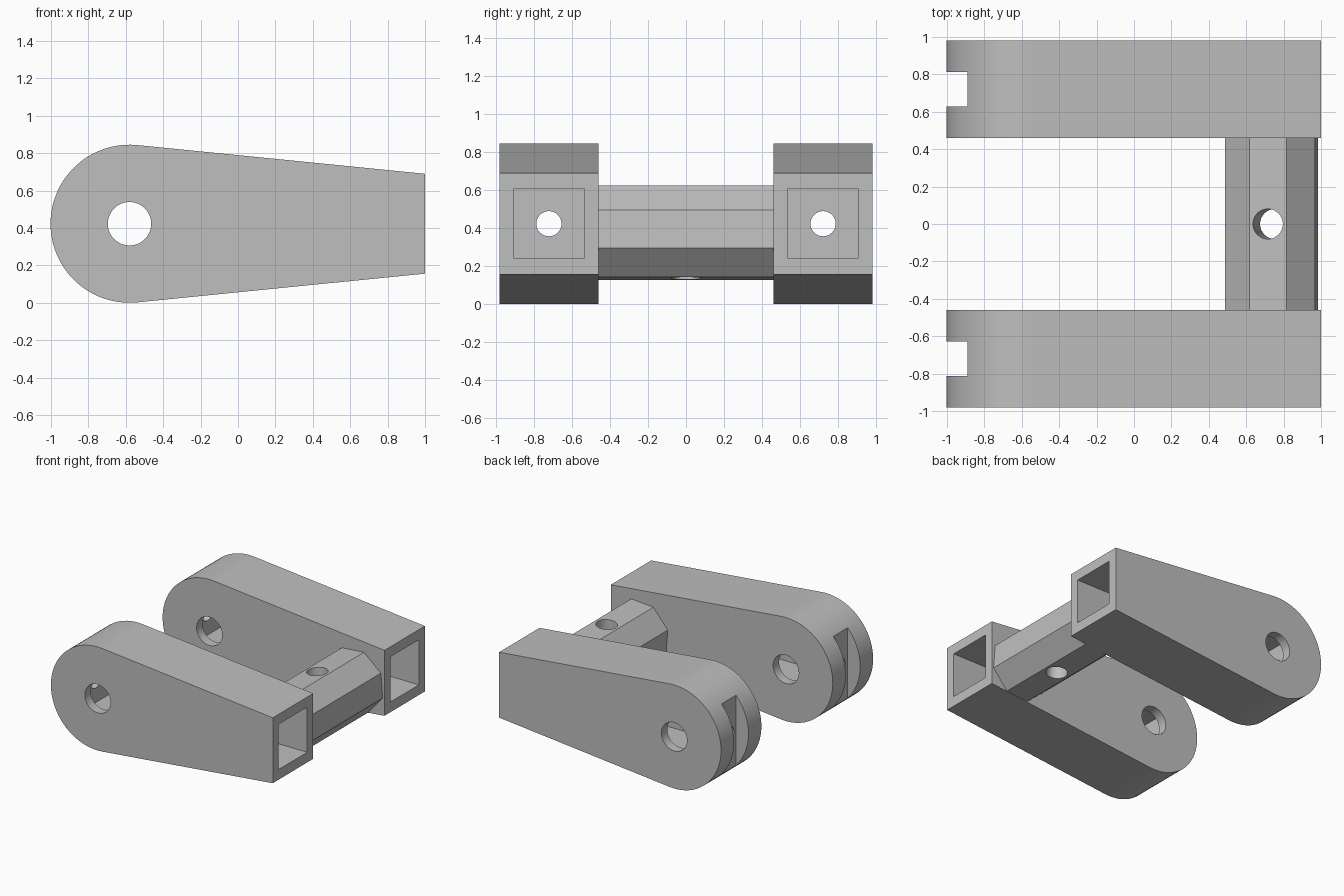
import bpy, bmesh, math
from mathutils import Matrix, Vector

cube = bpy.data.objects.get("Cube")
if cube:
    bpy.data.objects.remove(cube, do_unlink=True)

grey = bpy.data.materials.new("plain grey")
grey.use_nodes = True
grey.diffuse_color = (0.52, 0.52, 0.52, 1)
grey.node_tree.nodes["Principled BSDF"].inputs["Base Color"].default_value = (0.52, 0.52, 0.52, 1)


def make_object(name, bm):
    bmesh.ops.recalc_face_normals(bm, faces=bm.faces)
    mesh = bpy.data.meshes.new(name)
    bm.to_mesh(mesh)
    bm.free()
    mesh.materials.append(grey)
    obj = bpy.data.objects.new(name, mesh)
    bpy.context.collection.objects.link(obj)
    return obj


def extrude_profile(name, points, y0, y1):
    """Extrude an x-z outline along y."""
    bm = bmesh.new()
    face = bm.faces.new([bm.verts.new((x, y0, z)) for x, z in points])
    new = bmesh.ops.extrude_face_region(bm, geom=[face])["geom"]
    verts = [v for v in new if isinstance(v, bmesh.types.BMVert)]
    bmesh.ops.translate(bm, verts=verts, vec=(0, y1 - y0, 0))
    return make_object(name, bm)


def box(name, low, high):
    low, high = Vector(low), Vector(high)
    bm = bmesh.new()
    bmesh.ops.create_cube(bm, size=1, matrix=Matrix.Translation((low + high) / 2)
                          @ Matrix.Diagonal((*(high - low), 1)))
    return make_object(name, bm)


def cylinder(name, center, axis, radius, length):
    turn = Vector((0, 0, 1)).rotation_difference(Vector(axis)).to_matrix().to_4x4()
    bm = bmesh.new()
    bmesh.ops.create_cone(bm, cap_ends=True, segments=48, radius1=radius, radius2=radius,
                          depth=length, matrix=Matrix.Translation(center) @ turn)
    return make_object(name, bm)


def cut_and_smooth(obj, cutters):
    bpy.ops.object.select_all(action="DESELECT")
    bpy.context.view_layer.objects.active = obj
    obj.select_set(True)
    for cutter in cutters:
        cutter.hide_render = True
        mod = obj.modifiers.new("cut", "BOOLEAN")
        mod.operation, mod.solver, mod.object = "DIFFERENCE", "EXACT", cutter
        bpy.ops.object.modifier_apply(modifier=mod.name)
        bpy.data.objects.remove(cutter, do_unlink=True)
    bpy.ops.object.shade_smooth_by_angle(angle=math.radians(25))


# Arm outline: round end running tangentially into a tapered tail
px, pz, r = -0.58, 0.4225, 0.4225
taper = math.radians(5.7)
start, steps = math.pi / 2 - taper, 40
sweep = math.pi + 2 * taper
outline = [(px + r * math.cos(start + sweep * i / steps),
            pz + r * math.sin(start + sweep * i / steps)) for i in range(steps + 1)]
tail = (r - (1 - px) * math.sin(taper)) / math.cos(taper)
outline += [(1, pz - tail), (1, pz + tail)]

# Two hollow arms
for side, name in ((-1, "right_arm"), (1, "left_arm")):
    y = side * 0.72
    arm = extrude_profile(name, outline, y - 0.26, y + 0.26)
    cut_and_smooth(arm, [
        box("pocket_cutter", (-0.78, y - 0.184, pz - 0.184), (1.1, y + 0.184, pz + 0.184)),
        box("slot_cutter", (-1.1, y - 0.093, -0.1), (-0.89, y + 0.093, 1)),
        cylinder("pivot_cutter", (px, y, pz), (0, 1, 0), 0.116, 0.7),
        cylinder("cord_cutter", (-0.8, y, pz), (1, 0, 0), 0.066, 0.5),
    ])

# Tilted octagonal crossbar with a bolt hole through its flats
tilt = math.radians(4.5)
bx, bz, br = 0.735, 0.376, 0.261
octagon = [(bx + br * math.cos(tilt + math.pi * (i + 0.5) / 4),
            bz + br * math.sin(tilt + math.pi * (i + 0.5) / 4)) for i in range(8)]
bar = extrude_profile("crossbar", octagon, -0.48, 0.48)
cut_and_smooth(bar, [cylinder("bolt_cutter", (bx, 0, bz),
                              (-math.sin(tilt), 0, math.cos(tilt)), 0.08, 0.8)])
